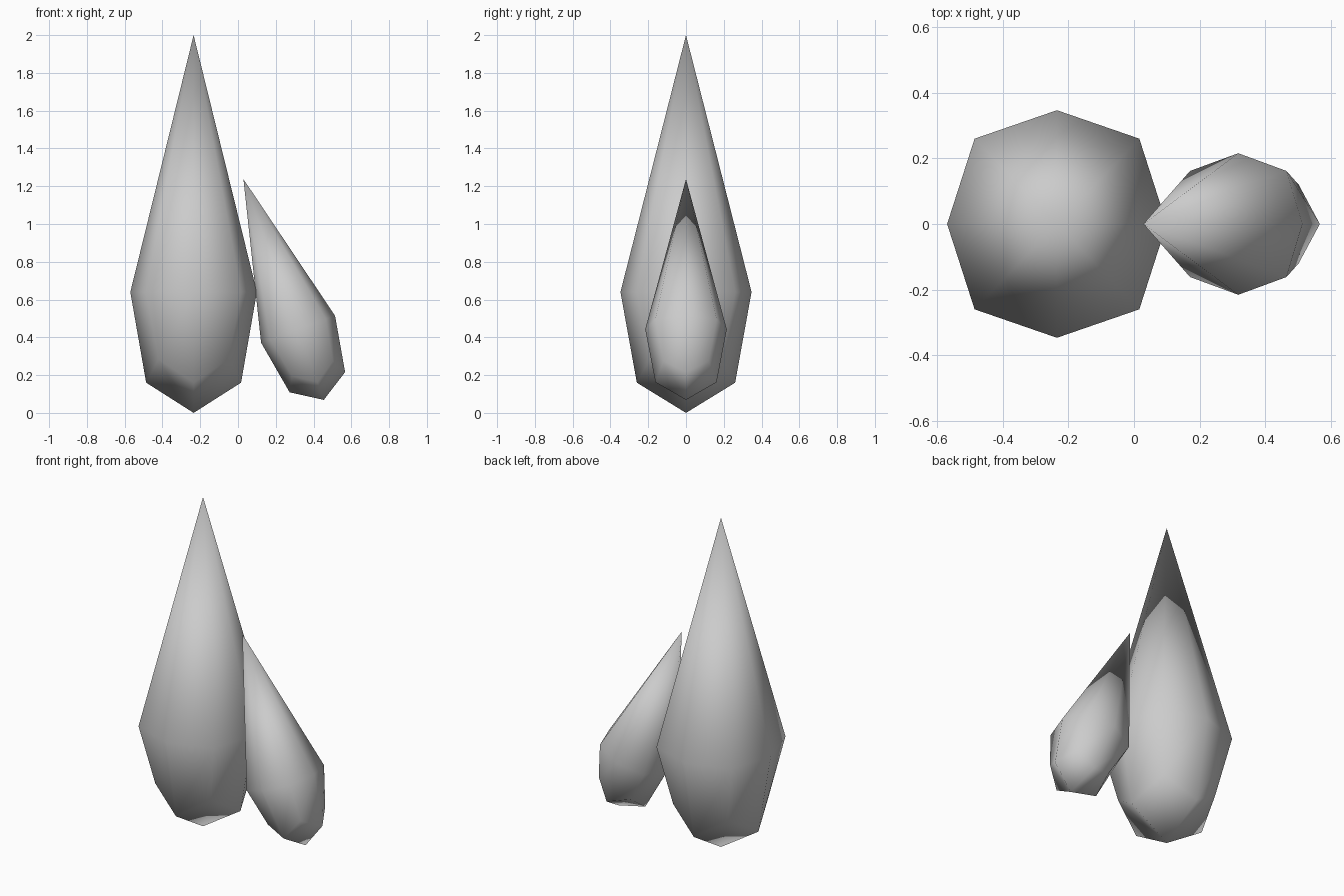
import bpy, bmesh, math
from mathutils import Matrix, Vector

if "Cube" in bpy.data.objects:
    bpy.data.objects.remove(bpy.data.objects["Cube"])

grey = bpy.data.materials.new("plain_grey")
grey.diffuse_color = (0.6, 0.6, 0.6, 1)
grey.use_nodes = True
grey.node_tree.nodes["Principled BSDF"].inputs["Base Color"].default_value = grey.diffuse_color

RX, RY, BELLY, TIP = 0.335, 0.347, 0.64, 1.36  # radii, depth below and height above the widest ring


def make_drop(name, centre, scale, tilt):
    """Teardrop: rounded box underside (subdivided once), eight triangles up to a point."""
    bm = bmesh.new()

    def ring(side, corner, z_side, z_corner):
        verts = []
        for i in range(8):
            a = i * math.pi / 4
            r, z = (corner * math.sqrt(2), z_corner) if i % 2 else (side, z_side)
            verts.append(bm.verts.new((RX * r * math.cos(a), RY * r * math.sin(a), z)))
        return verts

    widest = ring(1, 0.75, 0, 0)
    lower = ring(0.75, 5 / 9, -0.75 * BELLY, -5 / 9 * BELLY)
    tip = bm.verts.new((0, 0, TIP))
    base = bm.verts.new((0, 0, -BELLY))

    for i in range(8):
        j = (i + 1) % 8
        bm.faces.new((widest[i], widest[j], tip))
        bm.faces.new((lower[i], lower[j], widest[j], widest[i]))
    for i in range(0, 8, 2):
        bm.faces.new((base, lower[(i + 2) % 8], lower[i + 1], lower[i]))

    bmesh.ops.recalc_face_normals(bm, faces=bm.faces)
    for f in bm.faces:
        f.smooth = True
    bm.transform(Matrix.Translation(Vector(centre))
                 @ Matrix.Rotation(math.radians(tilt), 4, 'Y')
                 @ Matrix.Scale(scale, 4))
    mesh = bpy.data.meshes.new(name)
    bm.to_mesh(mesh)
    bm.free()
    mesh.materials.append(grey)
    obj = bpy.data.objects.new(name, mesh)
    bpy.context.collection.objects.link(obj)


# Upright large drop and leaning small drop
make_drop("large_drop", (-0.235, 0, 0.64), 1.0, 0)
make_drop("small_drop", (0.318, 0, 0.443), 0.622, -20)
